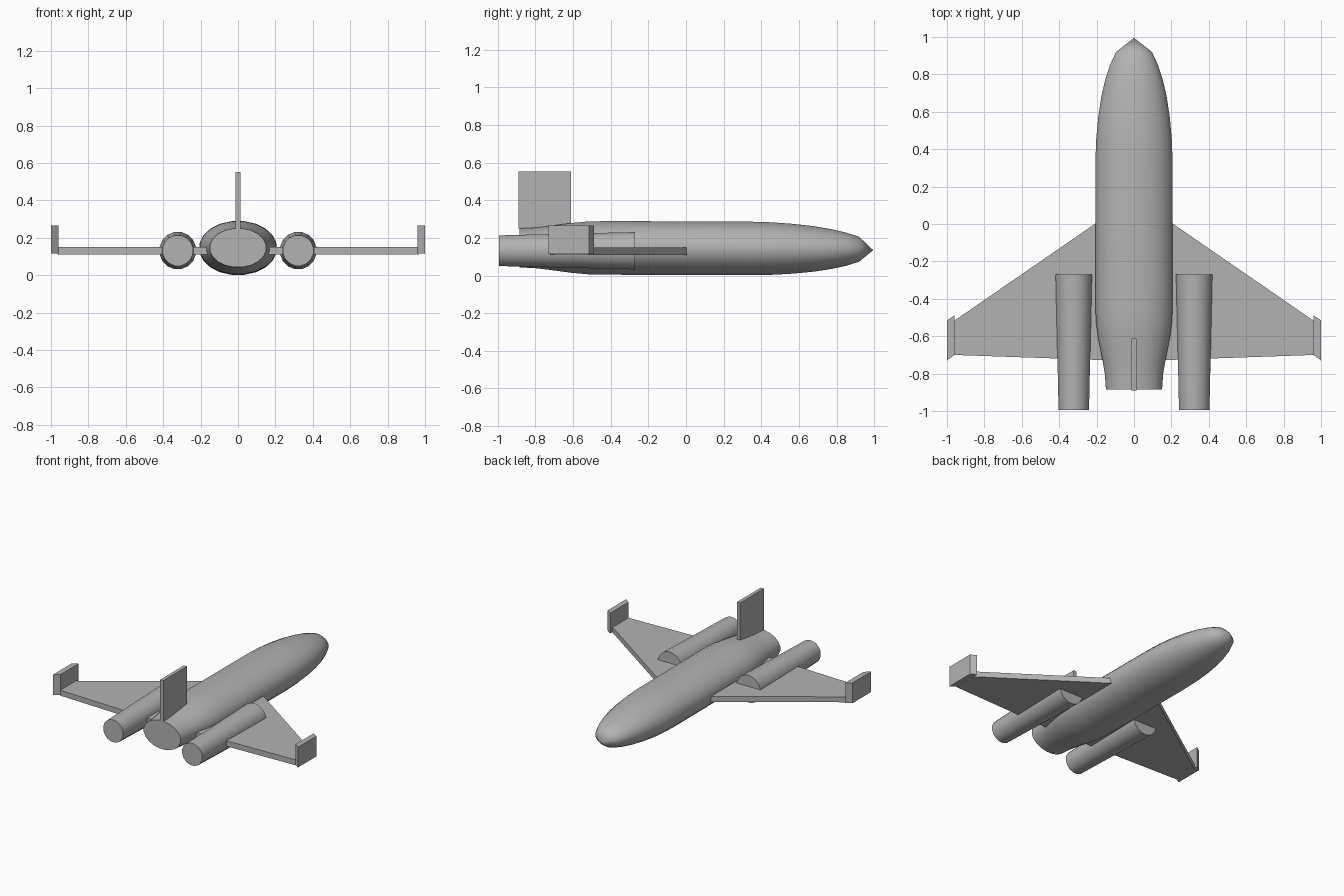
import bpy, bmesh, math

if "Cube" in bpy.data.objects:
    bpy.data.objects.remove(bpy.data.objects["Cube"])

grey = bpy.data.materials.new("plain grey")
grey.diffuse_color = (0.45, 0.45, 0.45, 1)
grey.use_nodes = True
grey.node_tree.nodes["Principled BSDF"].inputs["Base Color"].default_value = grey.diffuse_color


def finish(name, bm, smooth=False):
    bmesh.ops.recalc_face_normals(bm, faces=bm.faces)
    mesh = bpy.data.meshes.new(name)
    bm.to_mesh(mesh)
    bm.free()
    mesh.materials.append(grey)
    obj = bpy.data.objects.new(name, mesh)
    bpy.context.collection.objects.link(obj)
    if smooth:
        bpy.ops.object.select_all(action='DESELECT')
        obj.select_set(True)
        bpy.context.view_layer.objects.active = obj
        bpy.ops.object.shade_smooth_by_angle(angle=math.radians(40))
    return obj


def loft(name, rings, sides, cx=0.0, tip=None):
    """Elliptical rings (y, half width, half height, centre z), optional point."""
    bm = bmesh.new()
    loops = []
    for y, rx, rz, cz in rings:
        loops.append([bm.verts.new((cx + rx * math.cos(2 * math.pi * (i + 0.5) / sides), y,
                                    cz + rz * math.sin(2 * math.pi * (i + 0.5) / sides)))
                      for i in range(sides)])
    for a, b in zip(loops, loops[1:]):
        for i in range(sides):
            j = (i + 1) % sides
            bm.faces.new((a[i], a[j], b[j], b[i]))
    bm.faces.new(loops[0])
    if tip:
        t = bm.verts.new(tip)
        for i in range(sides):
            bm.faces.new((loops[-1][i], loops[-1][(i + 1) % sides], t))
    else:
        bm.faces.new(loops[-1])
    return finish(name, bm, True)


def slab(name, outline, z0, z1):
    """Flat plan outline (x, y) raised from z0 to z1."""
    bm = bmesh.new()
    lo = [bm.verts.new((x, y, z0)) for x, y in outline]
    hi = [bm.verts.new((x, y, z1)) for x, y in outline]
    bm.faces.new(lo)
    bm.faces.new(hi)
    n = len(outline)
    for i in range(n):
        j = (i + 1) % n
        bm.faces.new((lo[i], lo[j], hi[j], hi[i]))
    return finish(name, bm)


# Fuselage: cut-off tail, straight middle, rounded nose
profile = [(-0.885, 0.152), (-0.80, 0.158), (-0.72, 0.172), (-0.61, 0.194), (-0.52, 0.206),
           (-0.42, 0.209), (0.33, 0.209), (0.45, 0.205), (0.57, 0.194), (0.68, 0.177),
           (0.77, 0.156), (0.85, 0.130), (0.92, 0.097)]
loft("fuselage", [(y, w, w * 0.69, 0.147 - 0.008 * max(0, y)) for y, w in profile],
     20, tip=(0, 0.995, 0.135))

# Wings, winglets and engines on both sides
for s, side in ((1, "right"), (-1, "left")):
    slab(side + "_wing", [(s * x, y) for x, y in
         ((0.10, 0.075), (0.21, 0.0), (0.965, -0.52), (0.965, -0.70), (0.10, -0.73))], 0.11, 0.15)
    slab(side + "_winglet", [(s * x, y) for x, y in
         ((0.96, -0.488), (1.0, -0.515), (1.0, -0.73), (0.96, -0.70))], 0.115, 0.265)
    loft(side + "_engine", [(-0.995, 0.083, 0.083, 0.132), (-0.27, 0.099, 0.101, 0.132)],
         16, cx=s * 0.322)

# Tail fin
slab("tail_fin", [(-0.013, -0.89), (0.013, -0.89), (0.013, -0.612), (-0.013, -0.612)], 0.25, 0.553)
